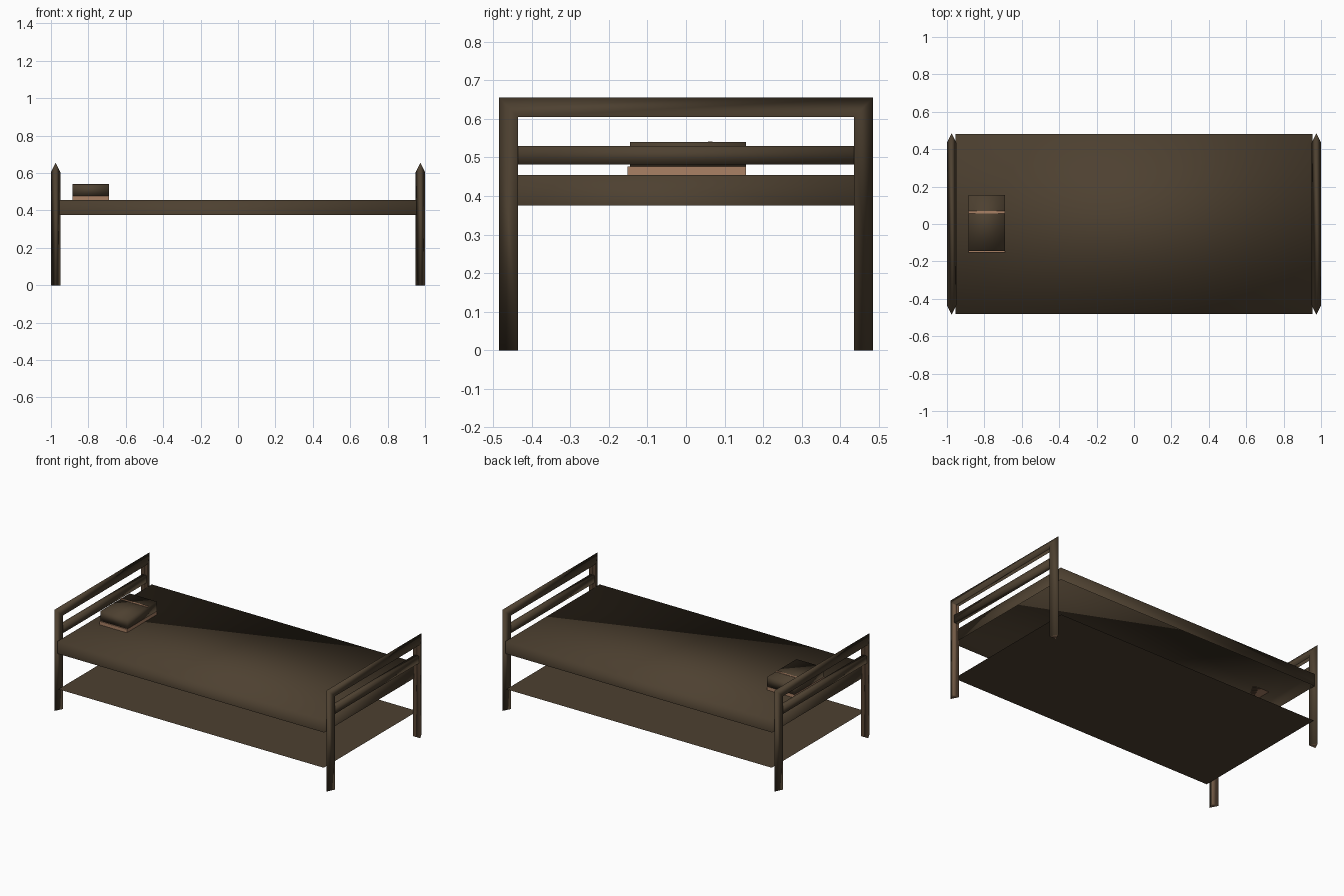
import bpy, bmesh

cube = bpy.data.objects.get("Cube")
if cube:
    bpy.data.objects.remove(cube, do_unlink=True)


def material(name, rgb):
    m = bpy.data.materials.new(name)
    m.use_nodes = True
    m.diffuse_color = (*rgb, 1)
    m.node_tree.nodes["Principled BSDF"].inputs["Base Color"].default_value = (*rgb, 1)
    return m


DARK = material("dark_brown", (0.075, 0.052, 0.030))
TAN = material("tan", (0.40, 0.22, 0.13))
WORN = material("worn_brown", (0.20, 0.12, 0.07))


def finish(name, bm, mats, smooth=True):
    bmesh.ops.recalc_face_normals(bm, faces=bm.faces[:])
    for f in bm.faces:
        f.smooth = smooth
    mesh = bpy.data.meshes.new(name)
    bm.to_mesh(mesh)
    bm.free()
    for m in mats:
        mesh.materials.append(m)
    ob = bpy.data.objects.new(name, mesh)
    bpy.context.collection.objects.link(ob)
    return ob


def box(name, low, high, mat, open_bottom=False, smooth=True):
    bm = bmesh.new()
    bmesh.ops.create_cube(bm, size=1)
    for v in bm.verts:
        v.co = [(a + b) / 2 + c * (b - a) for a, b, c in zip(low, high, v.co)]
    bmesh.ops.recalc_face_normals(bm, faces=bm.faces[:])
    if open_bottom:
        under = [f for f in bm.faces if f.normal.z < -0.9]
        bmesh.ops.delete(bm, geom=under, context="FACES_ONLY")
    return finish(name, bm, [mat], smooth)


def end_frame(name, x):
    """Upside-down U swept with a triangular section, ridge outwards."""
    bm = bmesh.new()
    inner, outer = (0.435, 0.605), (0.485, 0.655)
    section = [(-0.025, inner), (0.025, inner), (0, outer)]
    rails = []
    for dx, (y, z) in section:
        path = [(-y, 0), (-y, z), (y, z), (y, 0)]
        rails.append([bm.verts.new((x + dx, py, pz)) for py, pz in path])
    for i in range(3):
        a, b = rails[i], rails[(i + 1) % 3]
        for k in range(3):
            f = bm.faces.new((a[k], a[k + 1], b[k + 1], b[k]))
            # Worn inner faces of the legs
            if i == 0 and k != 1:
                f.material_index = 1
    for end in (0, 3):
        bm.faces.new([r[end] for r in rails]).material_index = 1
    return finish(name, bm, [DARK, WORN])


# Head and foot ends with their middle rails
for label, x in (("head", -0.975), ("foot", 0.975)):
    end_frame(label + "_frame", x)
    box(label + "_middle_rail", (x - 0.015, -0.44, 0.482),
        (x + 0.015, 0.44, 0.53), DARK)

# Mattress shell, open underneath
box("mattress", (-0.955, -0.482, 0.375), (0.955, 0.482, 0.455), DARK, open_bottom=True)

# Thin shelf below the mattress
bm = bmesh.new()
bmesh.ops.create_grid(bm, x_segments=1, y_segments=1, size=1)
for v in bm.verts:
    v.co = (v.co.x * 0.95, v.co.y * 0.48, 0.145)
finish("lower_shelf", bm, [DARK], smooth=False)

# Pillow with tan lower edge and a piping strip
box("pillow", (-0.885, -0.145, 0.477), (-0.69, 0.155, 0.54), DARK)
box("pillow_lower_edge", (-0.885, -0.152, 0.455), (-0.69, 0.155, 0.477), TAN, smooth=False)
box("pillow_piping", (-0.885, 0.057, 0.538), (-0.69, 0.069, 0.542), TAN, smooth=False)
